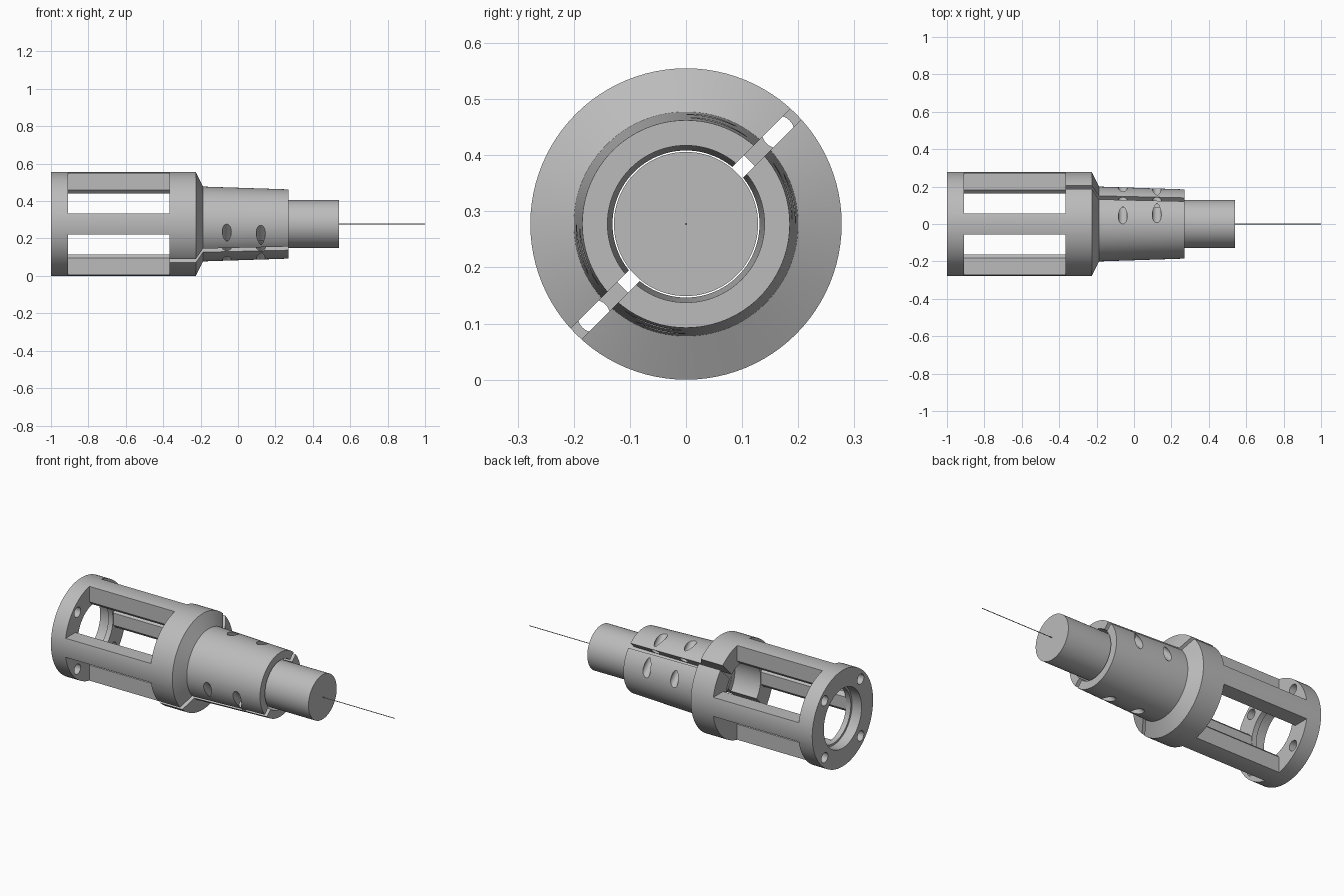
import bpy, bmesh, math
from mathutils import Vector, Matrix

if "Cube" in bpy.data.objects:
    bpy.data.objects.remove(bpy.data.objects["Cube"])

ZC = 0.2775          # height of the main axis
SEG = 96

steel = bpy.data.materials.new("grey_steel")
steel.diffuse_color = (0.5, 0.5, 0.5, 1)
steel.use_nodes = True
steel.node_tree.nodes["Principled BSDF"].inputs["Base Color"].default_value = steel.diffuse_color


def finish(name, bm):
    bmesh.ops.recalc_face_normals(bm, faces=bm.faces)
    me = bpy.data.meshes.new(name)
    bm.to_mesh(me)
    bm.free()
    ob = bpy.data.objects.new(name, me)
    bpy.context.collection.objects.link(ob)
    ob.location.z = ZC
    me.materials.append(steel)
    return ob


def revolve(name, profile):
    """Closed (x, radius) profile turned around the x axis."""
    bm = bmesh.new()
    rings = []
    for i in range(SEG):
        a = 2 * math.pi * i / SEG
        rings.append([bm.verts.new((x, r * math.cos(a), r * math.sin(a))) for x, r in profile])
    n = len(profile)
    for i in range(SEG):
        p, q = rings[i], rings[(i + 1) % SEG]
        for j in range(n):
            k = (j + 1) % n
            bm.faces.new((p[j], p[k], q[k], q[j]))
    return finish(name, bm)


def prism(name, outline, x0, x1):
    """(y, z) outline extruded along x."""
    bm = bmesh.new()
    f = bm.faces.new([bm.verts.new((x0, y, z)) for y, z in outline])
    ext = bmesh.ops.extrude_face_region(bm, geom=[f])
    vs = [v for v in ext["geom"] if isinstance(v, bmesh.types.BMVert)]
    bmesh.ops.translate(bm, verts=vs, vec=(x1 - x0, 0, 0))
    return finish(name, bm)


def rod(name, centre, axis, r, length, seg=32):
    bm = bmesh.new()
    rot = Vector(axis).to_track_quat('Z', 'Y').to_matrix().to_4x4()
    bmesh.ops.create_cone(bm, cap_ends=True, segments=seg, radius1=r, radius2=r,
                          depth=length, matrix=Matrix.Translation(centre) @ rot)
    return finish(name, bm)


def cut(ob, cutter):
    bpy.context.view_layer.objects.active = ob
    m = ob.modifiers.new("cut", 'BOOLEAN')
    m.operation, m.solver, m.object = 'DIFFERENCE', 'EXACT', cutter
    bpy.ops.object.modifier_apply(modifier=m.name)
    bpy.data.objects.remove(cutter)


# Housing: end flange, cage, shoulder and tapered clamp sleeve
housing = revolve("housing", [
    (-1, 0.2775), (-0.225, 0.2775), (-0.187, 0.2), (0.27, 0.185),
    (0.27, 0.14), (-0.2, 0.131), (-0.2, 0.16), (-0.94, 0.16), (-0.94, 0.172), (-1, 0.172)])

# Four cage windows, leaving chamfered posts at front, back, top and bottom
quarter = [(0.1625, 0.035), (0.1825, 0.055), (0.5, 0.055), (0.5, 0.5),
           (0.055, 0.5), (0.055, 0.1825), (0.035, 0.1625)]
outline = []
for k in range(4):
    c, s = [(1, 0), (0, 1), (-1, 0), (0, -1)][k]
    outline += [(c * y - s * z, s * y + c * z) for y, z in quarter]
cut(housing, prism("window_cutter", outline, -0.91, -0.365))

# Diagonal clamp slit through shoulder and sleeve
d = math.sqrt(0.5)
w, L = 0.0135, 0.5
slit = [((u - v) * d, (u + v) * d) for u, v in [(-L, -w), (L, -w), (L, w), (-L, w)]]
cut(housing, prism("slit_cutter", slit, -0.5, 0.4))

# Clamp screw holes crossing the slit on both sides
for side in (1, -1):
    for x in (-0.06, 0.122):
        p = side * 0.163 * d
        cut(housing, rod("screw_cutter", (x, p, p), (0, -1, 1), 0.024, 0.6))

# Flange bolt holes on the diagonals
for sy in (1, -1):
    for sz in (1, -1):
        cut(housing, rod("bolt_cutter", (-0.95, sy * 0.232 * d, sz * 0.232 * d),
                         (1, 0, 0), 0.029, 0.14))

# Shaft clamped in the sleeve, and thin wire along its axis
shaft = rod("shaft", (0.17, 0, 0), (1, 0, 0), 0.1285, 0.74, SEG)
wire = rod("wire", (0.765, 0, 0), (1, 0, 0), 0.002, 0.47, 12)

for ob in (housing, shaft, wire):
    bpy.ops.object.select_all(action='DESELECT')
    ob.select_set(True)
    bpy.context.view_layer.objects.active = ob
    bpy.ops.object.shade_smooth_by_angle(angle=math.radians(25))
